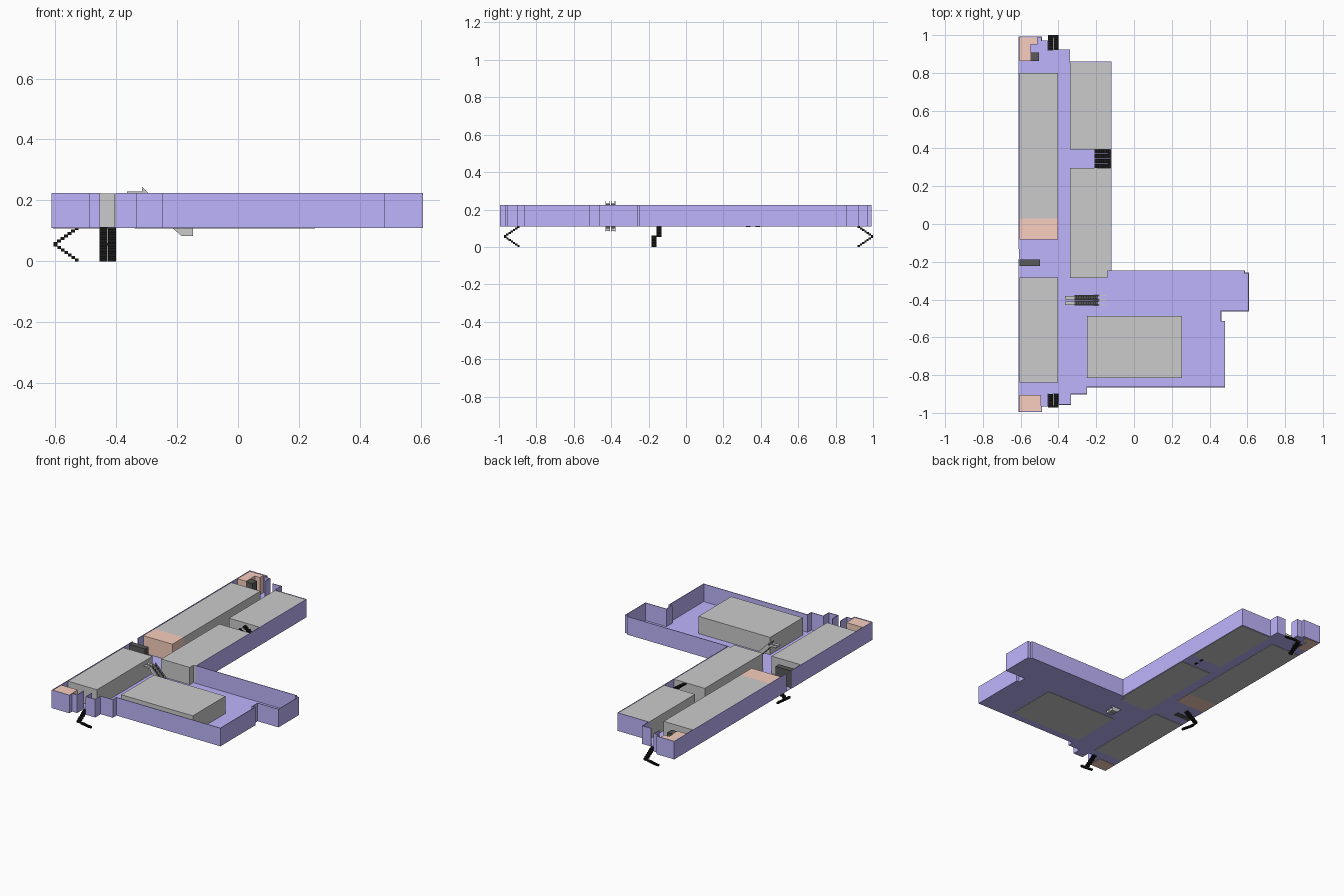
import bpy, bmesh
from math import pi, hypot, atan2
from mathutils import Matrix, Vector

if "Cube" in bpy.data.objects:
    bpy.data.objects.remove(bpy.data.objects["Cube"])

Z0, Z1 = 0.11, 0.225     # floor level and wall top


def material(name, rgb):
    m = bpy.data.materials.new(name)
    m.diffuse_color = (*rgb, 1)
    m.use_nodes = True
    m.node_tree.nodes["Principled BSDF"].inputs["Base Color"].default_value = m.diffuse_color
    return m


PURPLE = material("purple", (0.52, 0.46, 0.98))
PINK = material("pink", (0.95, 0.62, 0.52))
BLACK = material("black", (0.01, 0.01, 0.01))
DARK = material("dark_grey", (0.10, 0.10, 0.10))


def finish(bm, name, mat=None):
    bmesh.ops.recalc_face_normals(bm, faces=bm.faces)
    me = bpy.data.meshes.new(name)
    bm.to_mesh(me)
    bm.free()
    ob = bpy.data.objects.new(name, me)
    bpy.context.collection.objects.link(ob)
    if mat:
        me.materials.append(mat)
    return ob


def add_box(bm, lo, hi, mtx=Matrix()):
    lo, hi = Vector(lo), Vector(hi)
    bmesh.ops.create_cube(bm, size=1, matrix=mtx @ Matrix.Translation((lo + hi) / 2)
                          @ Matrix.Diagonal((*(hi - lo), 1)))


def prism(name, pts, lift, mat=None):
    """Extrude a closed 3D outline along the vector lift."""
    bm = bmesh.new()
    f = bm.faces.new([bm.verts.new(p) for p in pts])
    ext = bmesh.ops.extrude_face_region(bm, geom=[f], use_keep_orig=True)
    vs = [g for g in ext["geom"] if isinstance(g, bmesh.types.BMVert)]
    bmesh.ops.translate(bm, verts=vs, vec=lift)
    return finish(bm, name, mat)


def plan(name, pts, z0, z1, mat=None):
    return prism(name, [(x, y, z0) for x, y in pts], (0, 0, z1 - z0), mat)


def rect(x0, x1, y0, y1):
    return [(x0, y0), (x1, y0), (x1, y1), (x0, y1)]


def wall(name, path, t=0.004):
    """Thin wall following an open path."""
    bm = bmesh.new()
    for (ax, ay), (bx, by) in zip(path, path[1:]):
        m = Matrix.Translation((ax, ay, 0)) @ Matrix.Rotation(atan2(by - ay, bx - ax), 4, 'Z')
        add_box(bm, (-t / 2, -t / 2, Z0), (hypot(bx - ax, by - ay) + t / 2, t / 2, Z1), m)
    finish(bm, name, PURPLE)


# Outer walls, broken by the three stair doorways
east = [(-0.40, -0.90), (-0.40, -0.955), (-0.335, -0.955), (-0.335, -0.90), (-0.25, -0.90),
        (-0.25, -0.863), (0.48, -0.863), (0.48, -0.515), (0.46, -0.515), (0.46, -0.46),
        (0.606, -0.46), (0.606, -0.26), (0.585, -0.26), (0.585, -0.247), (-0.122, -0.247),
        (-0.122, 0.858), (-0.34, 0.858), (-0.34, 0.922), (-0.40, 0.922)]
north_west = [(-0.455, 0.92), (-0.455, 0.97), (-0.49, 0.97), (-0.49, 0.99),
              (-0.61, 0.99), (-0.61, -0.13)]
south_west = [(-0.61, -0.187), (-0.61, -0.993), (-0.49, -0.993), (-0.49, -0.965),
              (-0.455, -0.965), (-0.455, -0.90)]
wall("east_wall", east)
wall("north_west_wall", north_west)
wall("south_west_wall", south_west)

# Floor slab
plan("floor", east + north_west + south_west, Z0, Z0 + 0.003, PURPLE)

# Room blocks
B0, B1 = Z0 - 0.002, Z1 - 0.002
plan("west_block_north", rect(-0.606, -0.403, 0.03, 0.80), B0, B1)
plan("west_block_south", rect(-0.606, -0.403, -0.84, -0.283), B0, B1)
plan("east_block_north", rect(-0.34, -0.124, 0.395, 0.856), B0, B1)
plan("east_block_south", [(-0.34, -0.285), (-0.14, -0.285), (-0.14, -0.249), (-0.124, -0.249),
                          (-0.124, 0.297), (-0.34, 0.297)], B0, B1)
plan("hall_block", rect(-0.25, 0.253, -0.815, -0.487), B0, B1)

# Pink service rooms
plan("middle_service_room", rect(-0.607, -0.403, -0.083, 0.03), B0, B1, PINK)
plan("south_service_room", rect(-0.607, -0.493, -0.99, -0.905), B0, B1, PINK)
plan("north_service_room", [(-0.607, 0.863), (-0.547, 0.863), (-0.547, 0.95), (-0.512, 0.95),
                            (-0.512, 0.987), (-0.607, 0.987)], B0, B1, PINK)

# Lift shafts
plan("north_lift", rect(-0.547, -0.503, 0.863, 0.907), B0, B1 - 0.003, DARK)
plan("west_lift", rect(-0.606, -0.497, -0.222, -0.187), B0, B1 - 0.003, DARK)


def stairs(name, x, y, z, angle, n=7, run=0.082, rise=0.112, w=0.054):
    """Dog-leg stair: upper flight goes out along -y, lower flight comes back beside it."""
    bm = bmesh.new()
    m = Matrix.Translation((x, y, z)) @ Matrix.Rotation(angle, 4, 'Z')
    d, h = run / n, rise / (2 * n)
    for i in range(n):
        ya = -d * i
        up, low = rise - h * i, h * (i + 1)
        add_box(bm, (-w / 2, ya - d - 0.001 * (i < n - 1), up - h * 1.25), (-0.001, ya, up), m)
        add_box(bm, (0.001, ya - d, low - h), (w / 2, ya, low + h * 0.25), m)
    add_box(bm, (-w / 2, -run, rise / 2 - h / 2), (w / 2, -run + d, rise / 2 + h / 2), m)
    finish(bm, name, BLACK)


# Outside stairs, and a pair inside between the east blocks
stairs("south_stairs", -0.428, -0.89, 0, 0)
stairs("north_stairs", -0.428, 0.918, 0, pi)
stairs("west_stairs", -0.523, -0.158, 0, -pi / 2)
for i, y in enumerate((0.321, 0.371)):
    stairs(f"inner_stairs_{i + 1}", -0.21, y, Z0 - 0.003, pi / 2, run=0.085, rise=0.116, w=0.048)

# Pair of escalators: side panels with dark treads between
side = [(-0.315, 0.245), (-0.185, 0.115), (-0.148, 0.113), (-0.148, 0.083),
        (-0.185, 0.083), (-0.215, 0.109), (-0.315, 0.209)]
core = [(-0.365, 0.230), (-0.315, 0.230), (-0.19, 0.100), (-0.148, 0.100),
        (-0.148, 0.084), (-0.185, 0.084), (-0.32, 0.218), (-0.365, 0.225)]
for i, y in enumerate((-0.431, -0.402)):
    for j, dy in enumerate((0, 0.021)):
        prism(f"escalator_{i + 1}_side_{j + 1}", [(x, y + dy, z) for x, z in side], (0, 0.004, 0))
    prism(f"escalator_{i + 1}_body", [(x, y + 0.003, z) for x, z in core], (0, 0.019, 0))
    bm = bmesh.new()
    for k in range(10):
        x, z = -0.315 + 0.0125 * k, 0.232 - 0.013 * k
        add_box(bm, (x, y + 0.004, z - 0.013), (x + 0.0125, y + 0.021, z))
    finish(bm, f"escalator_{i + 1}_treads", DARK)
